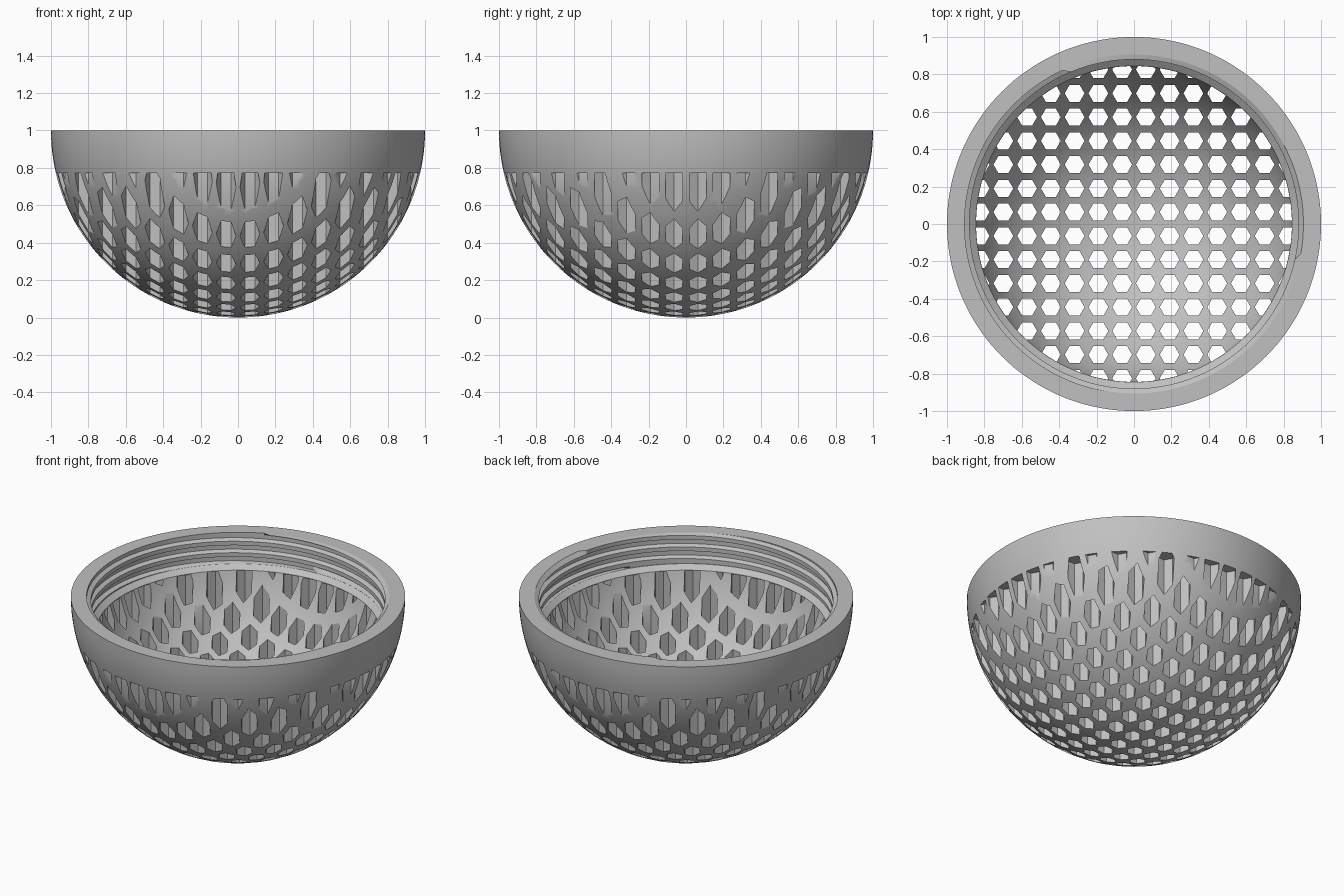
import bpy, bmesh
from math import sin, cos, pi, hypot, radians

cube = bpy.data.objects.get("Cube")
if cube:
    bpy.data.objects.remove(cube)

grey = bpy.data.materials.new("light grey")
grey.use_nodes = True
COLOUR = (0.53, 0.53, 0.53, 1)
grey.diffuse_color = COLOUR
grey.node_tree.nodes["Principled BSDF"].inputs["Base Color"].default_value = COLOUR

SEGMENTS = 144
INNER = 0.874          # inner sphere radius
LEDGE_Z = 0.778        # where the inner sphere ends
HOLE_TOP = 0.774
PITCH = 0.127          # hole spacing
HOLE_RADIUS = 0.053
ROOT, CREST = 0.906, 0.88


def make_object(name, bm):
    mesh = bpy.data.meshes.new(name)
    bm.to_mesh(mesh)
    bm.free()
    mesh.materials.append(grey)
    obj = bpy.data.objects.new(name, mesh)
    bpy.context.collection.objects.link(obj)
    return obj


def activate(obj):
    bpy.ops.object.select_all(action='DESELECT')
    obj.select_set(True)
    bpy.context.view_layer.objects.active = obj


def lathe(name, profile):
    bm = bmesh.new()
    verts = [bm.verts.new((r, 0, z)) for r, z in profile]
    edges = [bm.edges.new(pair) for pair in zip(verts, verts[1:])]
    bmesh.ops.spin(bm, geom=verts + edges, cent=(0, 0, 0), axis=(0, 0, 1),
                   angle=2 * pi, steps=SEGMENTS, use_duplicate=False)
    bmesh.ops.remove_doubles(bm, verts=bm.verts, dist=1e-5)
    bmesh.ops.recalc_face_normals(bm, faces=bm.faces)
    return make_object(name, bm)


# Bowl: outer hemisphere, flat rim, straight bore, sloped ledge, inner sphere
RINGS = 40
outer = [(sin(a), 1 - cos(a)) for a in (pi / 2 * i / RINGS for i in range(RINGS + 1))]
ledge_r = (INNER ** 2 - (1 - LEDGE_Z) ** 2) ** 0.5
inner = []
for i in range(RINGS, -1, -1):
    a = pi / 2 * i / RINGS
    z = 1 - INNER * cos(a)
    if z < LEDGE_Z - 0.01:
        inner.append((INNER * sin(a), z))
bowl = lathe("bowl", outer + [(ROOT, 1), (ROOT, 0.805), (CREST, 0.805),
                              (ledge_r, LEDGE_Z)] + inner)

# Vertical hexagonal holes on a square grid
bm = bmesh.new()
for i in range(-8, 8):
    for j in range(-8, 8):
        x, y = (i + 0.5) * PITCH, (j + 0.5) * PITCH
        if hypot(x, y) > 1.04:
            continue
        ring = [(x + HOLE_RADIUS * cos(k * pi / 3), y + HOLE_RADIUS * sin(k * pi / 3))
                for k in range(6)]
        low = [bm.verts.new((px, py, -0.1)) for px, py in ring]
        high = [bm.verts.new((px, py, HOLE_TOP)) for px, py in ring]
        bm.faces.new(low[::-1])
        bm.faces.new(high)
        for k in range(6):
            n = (k + 1) % 6
            bm.faces.new((low[k], low[n], high[n], high[k]))
cutter = make_object("hole_cutter", bm)
cutter.hide_render = True

cut = bowl.modifiers.new("holes", 'BOOLEAN')
cut.operation = 'DIFFERENCE'
cut.solver = 'EXACT'
cut.object = cutter
activate(bowl)
bpy.ops.object.modifier_apply(modifier=cut.name)
bpy.data.objects.remove(cutter)
bpy.ops.object.shade_smooth_by_angle(angle=radians(30))

# Helical screw thread lining the bore
THREAD_PITCH = 0.076
BOTTOM, TOP = 0.806, 1.0
shape = [(0, ROOT), (0.35, ROOT), (0.5, CREST), (0.85, CREST)]
TURNS = 5
bm = bmesh.new()
columns = []
for s in range(SEGMENTS):
    a = 2 * pi * s / SEGMENTS
    column = []
    for turn in range(TURNS):
        for f, r in shape:
            z = 0.71 + THREAD_PITCH * (turn + f + s / SEGMENTS)
            if z >= TOP:
                z, r = TOP, ROOT
            elif z <= BOTTOM:
                z, r = BOTTOM, CREST
            column.append(bm.verts.new((r * cos(a), r * sin(a), z)))
    columns.append(column)
rows = TURNS * len(shape)
for s in range(SEGMENTS):
    last = s == SEGMENTS - 1
    shift = len(shape) if last else 0
    a, b = columns[s], columns[(s + 1) % SEGMENTS]
    for k in range(rows - 1 - shift):
        bm.faces.new((a[k], a[k + 1], b[k + 1 + shift], b[k + shift]))
bmesh.ops.remove_doubles(bm, verts=bm.verts, dist=1e-5)
bmesh.ops.dissolve_degenerate(bm, edges=bm.edges, dist=1e-5)
bmesh.ops.recalc_face_normals(bm, faces=bm.faces)
# the lining faces the axis
if sum(f.normal.dot(f.calc_center_median().xy.to_3d()) for f in bm.faces) > 0:
    bmesh.ops.reverse_faces(bm, faces=bm.faces)
thread = make_object("screw_thread", bm)
activate(thread)
bpy.ops.object.shade_smooth_by_angle(angle=radians(25))
